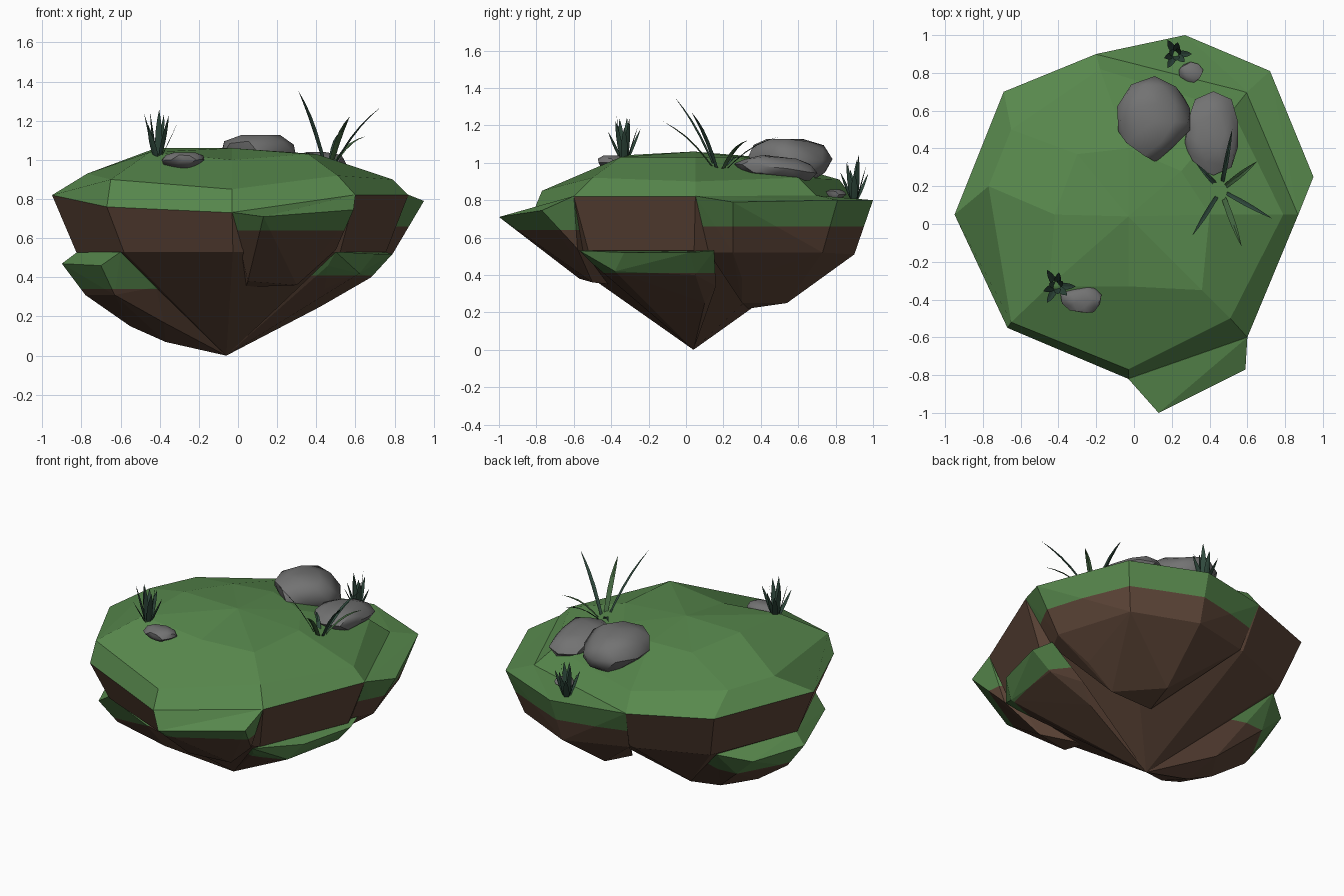
import bpy
import bmesh
import math
import random
from mathutils import Vector

if "Cube" in bpy.data.objects:
    bpy.data.objects.remove(bpy.data.objects["Cube"], do_unlink=True)
random.seed(4)


def make_material(name, colour):
    material = bpy.data.materials.new(name)
    material.use_nodes = True
    rgba = (*colour, 1)
    material.diffuse_color = rgba
    material.node_tree.nodes["Principled BSDF"].inputs["Base Color"].default_value = rgba
    return material


turf = make_material("turf green", (.097, .248, .074))
soil = make_material("soil brown", (.11, .06, .039))
stone = make_material("stone grey", (.17, .17, .17))
leaf = make_material("leaf green", (.055, .13, .05))
dark_leaf = make_material("dark leaf green", (.028, .065, .045))


def finish(name, bm, *materials):
    bmesh.ops.recalc_face_normals(bm, faces=bm.faces)
    mesh = bpy.data.meshes.new(name)
    bm.to_mesh(mesh)
    bm.free()
    for material in materials:
        mesh.materials.append(material)
    item = bpy.data.objects.new(name, mesh)
    bpy.context.collection.objects.link(item)
    return item


# Main island: a soil cone, a straight soil wall and a domed turf top
rim = [(.6, -.6, .82), (.87, .05, .82), (.6, .7, .82), (-.2, .9, .8),
       (-.69, .7, .82), (-.95, .05, .82), (-.67, -.55, .76), (-.03, -.82, .73)]
shoulder = [(.51, -.5, .92), (.79, .05, .9), (.52, .6, .92), (-.18, .82, .91),
            (-.65, .5, .92), (-.77, .2, .93), (-.65, -.52, .9), (-.03, -.77, .85)]
crown = [(.36, -.35, 1.03), (.4, .05, 1.03), (.25, .28, 1.03), (-.03, .4, 1.03),
         (-.3, .37, 1.02), (-.42, .05, 1.06), (-.45, -.33, 1.04), (-.03, -.33, 1)]
root = Vector((-.06, .04, 0))
foot = [(x * .87, y * .87, .53) for x, y, z in rim]
waist = [root.lerp(Vector(point), .45) for point in foot]

bm = bmesh.new()
rings = [[bm.verts.new(p) for p in ring] for ring in (waist, foot, rim, shoulder, crown)]
root_vert = bm.verts.new(root)
peak_vert = bm.verts.new((-.03, .04, 1.06))
count = len(rim)
for i in range(count):
    j = (i + 1) % count
    bm.faces.new((root_vert, rings[0][j], rings[0][i])).material_index = 1
    for lower, upper in zip(rings, rings[1:]):
        face = bm.faces.new((lower[i], lower[j], upper[j], upper[i]))
        face.material_index = int(upper in rings[:3])
    bm.faces.new((rings[-1][i], rings[-1][j], peak_vert))
finish("island_body", bm, turf, soil)


# Rocky ledges: convex chunks whose upper band is turf
def ledge(name, turf_bottom, points):
    bm = bmesh.new()
    for point in points:
        bm.verts.new(point)
    hull = bmesh.ops.convex_hull(bm, input=bm.verts)
    spare = {v for v in hull["geom_interior"] + hull["geom_unused"]
             if isinstance(v, bmesh.types.BMVert)}
    bmesh.ops.delete(bm, geom=list(spare), context="VERTS")
    bmesh.ops.bisect_plane(bm, geom=bm.verts[:] + bm.edges[:] + bm.faces[:],
                           plane_co=(0, 0, turf_bottom), plane_no=(0, 0, 1))
    for face in bm.faces:
        face.material_index = int(face.calc_center_median().z < turf_bottom)
    finish(name, bm, turf, soil)


ledge("back_ledge", .66, [
    (.87, .05, .822), (.6, .7, .825), (.95, .25, .79), (.72, .81, .8), (.27, 1, .8),
    (-.2, .9, .802), (.72, .12, .52), (.79, .25, .52), (.64, .73, .52), (.25, .9, .51),
    (-.15, .79, .53), (.6, .3, .38), (.22, .74, .41), (.42, .3, .25), (.2, .54, .25),
    (.15, .33, .22)])
ledge("front_ledge", .64, [
    (-.03, -.82, .732), (.13, -1, .71), (.59, -.77, .745), (.6, -.6, .822),
    (.05, -.73, .54), (.5, -.58, .54), (.05, -.57, .38), (.3, -.5, .36), (.04, -.4, .35)])
ledge("left_ledge", .34, [
    (-.82, .05, .53), (-.6, -.46, .53), (-.6, .55, .51), (-.9, .08, .47),
    (-.7, -.42, .46), (-.77, .42, .46), (-.78, .08, .31), (-.63, -.33, .31),
    (-.42, -.34, .35), (-.64, .4, .34), (-.55, .05, .15), (-.37, .04, .07),
    (-.42, .25, .15), (-.38, -.2, .17), root])
ledge("right_ledge", .41, [
    (.5, -.57, .53), (.7, -.33, .52), (.79, .02, .52), (.75, .15, .53),
    (.46, -.5, .46), (.62, -.38, .42), (.68, .05, .4), (.52, .16, .34),
    (.52, 0, .33), (.42, .1, .25), (.3, -.08, .22), (.44, -.33, .34), root])


# Stones: flattened balls with broad worn facets
def rock(name, centre, size, tilt=0):
    bm = bmesh.new()
    bmesh.ops.create_icosphere(bm, subdivisions=2, radius=1.06)
    lumps = [Vector([random.uniform(-1, 1) for axis in "xyz"]).normalized() for n in range(9)]
    lumps.append(Vector((0, 0, 1)))
    for vert in bm.verts:
        # Shave the ball along random planes
        for lump in lumps:
            excess = vert.co.dot(lump) - .8
            if excess > 0:
                vert.co -= lump * excess
        vert.co.z += tilt * vert.co.y
        vert.co = Vector(centre) + Vector(a * b for a, b in zip(vert.co, size))
    item = finish(name, bm, stone)
    bpy.ops.object.select_all(action="DESELECT")
    item.select_set(True)
    bpy.context.view_layer.objects.active = item
    bpy.ops.object.shade_smooth_by_angle(angle=math.radians(40))


rock("large_rock", (.11, .55, 1.02), (.2, .22, .135))
rock("flat_rock", (.42, .48, .97), (.155, .21, .08), -.3)
rock("back_pebble", (.3, .8, .83), (.065, .055, .035))
rock("front_pebble", (-.28, -.4, 1), (.108, .078, .048))


# Grass: tapering folded blades that curve from a base to a tip
def add_blade(bm, base, tip, width, bend):
    base, tip = Vector(base), Vector(tip)
    reach = tip - base
    side = Vector((-reach.y, reach.x, 0)).normalized() * width
    steps = 5
    previous = None
    for step in range(steps + 1):
        t = step / steps
        centre = base.lerp(tip, t)
        centre.z += bend * math.sin(math.pi * t)
        half = side * ((.5 + 2 * t) * (1 - t) + .03)
        fold = Vector((0, 0, -half.length * .4))
        row = [bm.verts.new(p) for p in (centre - half, centre + fold, centre + half)]
        if previous:
            for k in range(2):
                bm.faces.new((previous[k], previous[k + 1], row[k + 1], row[k]))
        previous = row


def tall_grass(name, base, tips, width, material):
    bm = bmesh.new()
    for tip in tips:
        start = Vector(base).lerp(Vector((tip[0], tip[1], base[2])), .06)
        add_blade(bm, start, tip, width, .035)
    finish(name, bm, material)


def tuft(name, base, height, spread):
    bm = bmesh.new()
    blades = 9
    for i in range(blades):
        angle = math.tau * i / blades
        lean = (.95, .4, .7)[i % 3]
        out = Vector((math.cos(angle), math.sin(angle), 0))
        start = Vector(base) + out * .01
        tip = Vector(base) + out * spread * lean
        tip.z += height * (1.15 - .5 * lean) * random.uniform(.85, 1.05)
        add_blade(bm, start, tip, .022, 0)
    finish(name, bm, dark_leaf)


tall_grass("tall_grass_dark", (.46, .18, .95),
           [(.31, -.06, 1.35), (.73, .03, 1.27), (.52, .5, 1.14), (.33, .32, 1.03)],
           .015, dark_leaf)
tall_grass("tall_grass_light", (.46, .18, .95),
           [(.57, -.12, 1.22), (.65, .33, 1.12)], .019, leaf)
tuft("front_tuft", (-.41, -.33, 1), .28, .105)
tuft("back_tuft", (.22, .9, .79), .25, .09)
